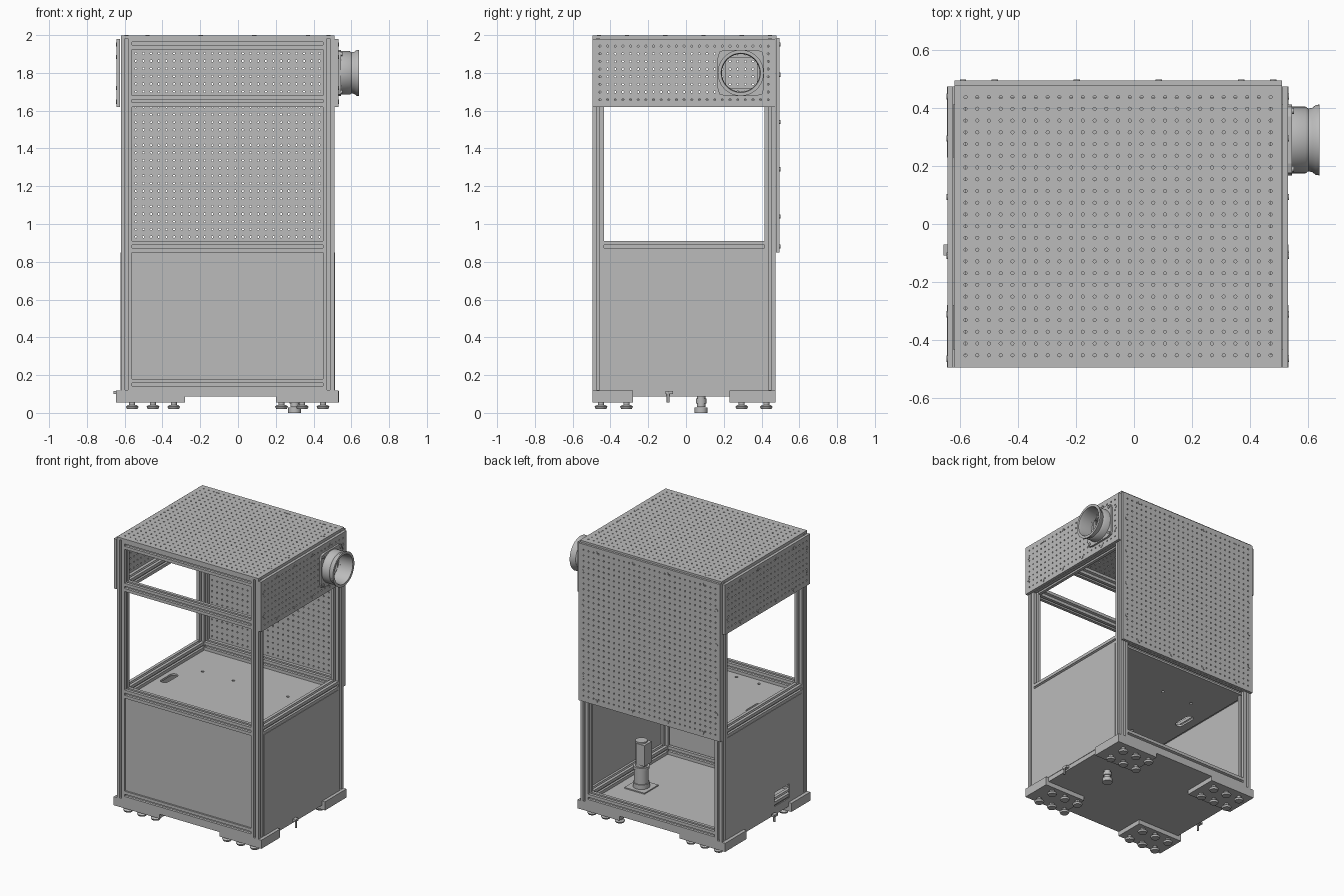
import bpy, bmesh, math
from mathutils import Matrix, Vector

cube = bpy.data.objects.get("Cube")
if cube:
    bpy.data.objects.remove(cube, do_unlink=True)

GREY = (0.5, 0.5, 0.5, 1)
metal = bpy.data.materials.new("plain grey metal")
metal.use_nodes = True
metal.diffuse_color = GREY
metal.node_tree.nodes["Principled BSDF"].inputs["Base Color"].default_value = GREY

# Outer frame limits
X0, X1, Y0, Y1, Z0, Z1 = -0.62, 0.51, -0.495, 0.475, 0.12, 1.985
W = 0.06
H = W / 2
SHELF = 0.85
HOOD = 1.62

# Local (u, v, depth) to world for a part facing along each axis
PLACE = {"x": lambda u, v, w: (w, u, v),
         "y": lambda u, v, w: (u, w, v),
         "z": lambda u, v, w: (u, v, w)}


def finish(name, bm, smooth=False):
    bmesh.ops.recalc_face_normals(bm, faces=bm.faces[:])
    mesh = bpy.data.meshes.new(name)
    bm.to_mesh(mesh)
    bm.free()
    obj = bpy.data.objects.new(name, mesh)
    bpy.context.collection.objects.link(obj)
    mesh.materials.append(metal)
    if smooth:
        bpy.ops.object.select_all(action="DESELECT")
        obj.select_set(True)
        bpy.context.view_layer.objects.active = obj
        bpy.ops.object.shade_smooth_by_angle(angle=math.radians(35))
    return obj


def add_box(bm, x0, x1, y0, y1, z0, z1):
    mat = (Matrix.Translation(((x0 + x1) / 2, (y0 + y1) / 2, (z0 + z1) / 2))
           @ Matrix.Diagonal((x1 - x0, y1 - y0, z1 - z0, 1)))
    bmesh.ops.create_cube(bm, size=1, matrix=mat)


def box(name, *limits):
    bm = bmesh.new()
    add_box(bm, *limits)
    return finish(name, bm)


def add_rod(bm, centre, radius, length, axis="z", top=None, sides=16):
    turn = {"x": Matrix.Rotation(math.pi / 2, 4, "Y"),
            "y": Matrix.Rotation(math.pi / 2, 4, "X"), "z": Matrix()}[axis]
    bmesh.ops.create_cone(bm, cap_ends=True, segments=sides, radius1=radius,
                          radius2=radius if top is None else top, depth=length,
                          matrix=Matrix.Translation(centre) @ turn)


def cut(target, cutter):
    cutter.hide_render = True
    cutter.hide_viewport = True
    mod = target.modifiers.new("cutout", "BOOLEAN")
    mod.operation = "DIFFERENCE"
    mod.object = cutter
    mod.solver = "EXACT"


# Slotted extrusion: one quarter of the section is turned four times
def beam(name, axis, a, b, start, end):
    quarter = [(H, -H), (H, -0.008), (0.024, -0.008), (0.024, -0.014), (0.014, -0.008),
               (0.014, 0.008), (0.024, 0.014), (0.024, 0.008), (H, 0.008)]
    cyc = {"z": lambda p, q, r: (p, q, r), "x": lambda p, q, r: (r, p, q),
           "y": lambda p, q, r: (q, r, p)}[axis]
    bm = bmesh.new()
    ring = []
    for k in range(4):
        rot = Matrix.Rotation(k * math.pi / 2, 2)
        for pt in quarter:
            p = rot @ Vector(pt)
            ring.append(bm.verts.new(cyc(a + p.x, b + p.y, start)))
    face = bm.faces.new(ring)
    out = bmesh.ops.extrude_face_region(bm, geom=[face])
    moved = [g for g in out["geom"] if isinstance(g, bmesh.types.BMVert)]
    bmesh.ops.translate(bm, verts=moved, vec=cyc(0, 0, end - start))
    return finish(name, bm)


# Upright posts
sides = {"right": X0 + H, "left": X1 - H}
ends = {"front": Y0 + H, "back": Y1 - H}
for s, x in sides.items():
    for e, y in ends.items():
        beam(f"{e}_{s}_post", "z", x, y, Z0, Z1)

# Cross rails
levels = {"bottom": Z0 + H, "shelf": SHELF + H, "hood": HOOD + H, "top": Z1 - H}
for lv, z in levels.items():
    for e, y in ends.items():
        if (lv, e) != ("hood", "back"):
            beam(f"{lv}_{e}_rail", "x", y, z, X0 + W, X1 - W)
    for s, x in sides.items():
        beam(f"{lv}_{s}_rail", "y", z, x, Y0 + W, Y1 - W)


# Perforated sheet with an optional round opening
PITCH = 0.0405


def perforated(name, axis, depth, thick, u_lim, v_lim, nu, nv, opening=None):
    def lines(lim, n):
        mid = sum(lim) / 2
        return [lim[0]] + [mid + (i - n / 2) * PITCH for i in range(n + 1)] + [lim[1]]
    us, vs = lines(u_lim, nu), lines(v_lim, nv)
    put = PLACE[axis]
    bm = bmesh.new()
    for i in range(nu + 2):
        for j in range(nv + 2):
            c = Vector(((us[i] + us[i + 1]) / 2, (vs[j] + vs[j + 1]) / 2))
            if opening and (c - Vector(opening)).length < 0.095:
                continue
            corners = [(us[i + 1], vs[j + 1]), (us[i], vs[j + 1]),
                       (us[i], vs[j]), (us[i + 1], vs[j])]
            quad = [bm.verts.new(put(u, v, depth)) for u, v in corners]
            if i in (0, nu + 1) or j in (0, nv + 1):
                bm.faces.new(quad)
                continue
            hole = []
            for k in range(8):
                t = math.pi / 4 * (k + 1)
                hole.append(bm.verts.new(put(c.x + 0.0055 * math.cos(t),
                                             c.y + 0.0055 * math.sin(t), depth)))
            for k in range(4):
                bm.faces.new([quad[k], quad[(k + 1) % 4], hole[(2 * k + 2) % 8],
                              hole[2 * k + 1], hole[2 * k]])
    bmesh.ops.remove_doubles(bm, verts=bm.verts[:], dist=0.0001)
    obj = finish(name, bm)
    mod = obj.modifiers.new("thickness", "SOLIDIFY")
    mod.thickness = thick
    mod.offset = 0


def bolts(name, axis, depth, u_edges, v_edges, u_row, v_row):
    bm = bmesh.new()
    spots = [(u, v) for u in u_row for v in v_edges] + [(u, v) for u in u_edges for v in v_row]
    for u, v in spots:
        add_rod(bm, PLACE[axis](u, v, depth), 0.011, 0.008, axis, sides=12)
    finish(name, bm)


PORT = (0.29, 1.80)
x_row = [-0.48, -0.197, 0.086, 0.37]
y_row = [-0.312, -0.11, 0.093, 0.295]
perforated("top_panel", "z", 1.991, 0.016, (X0, X1), (Y0, 0.48), 27, 23)
perforated("back_panel", "y", 0.486, 0.019, (X0, X1), (SHELF, 1.985), 27, 27)
perforated("left_hood_panel", "x", 0.522, 0.02, (Y0, Y1), (HOOD, 1.98), 23, 8, PORT)
perforated("right_hood_panel", "x", -0.634, 0.02, (Y0, Y1), (HOOD, 1.98), 23, 8)
bolts("top_bolts", "z", 1.996, (-0.59, 0.48), (-0.46, 0.445), x_row, y_row)
bolts("back_bolts", "y", 0.495, (-0.59, 0.48), (0.88, 1.95), x_row, (1.04, 1.29, 1.54, 1.79))
for s, x in (("left", 0.531), ("right", -0.643)):
    bolts(f"{s}_hood_bolts", "x", x, (-0.465, 0.44), (1.647, 1.95), y_row, (1.72, 1.885))

# Lower cabinet panels
box("front_panel", X0 + W, X1 - W, Y0 + 0.012, Y0 + 0.024, Z0 + W, SHELF)
box("left_panel", X1 - 0.006, X1 + 0.003, Y0 + W, Y1 - W, Z0, SHELF)
right_panel = box("right_panel", X0 - 0.003, X0 + 0.006, Y0 + W, Y1 - W, Z0, SHELF)
cut(right_panel, box("cable_cutter", X0 - 0.1, X0 + 0.03, -0.29, -0.12, 0.15, 0.25))

# Work shelf with cable slot and small holes
shelf = box("work_shelf", X0 + 0.03, X1 - 0.03, Y0 + 0.03, Y1 - 0.03, SHELF - 0.015, SHELF - 0.001)
bm = bmesh.new()
for x in (-0.38, -0.135, 0.3):
    add_rod(bm, (x, 0.14, SHELF), 0.01, 0.1)
for x in (-0.31, -0.13, 0.1, 0.3):
    add_rod(bm, (x, -0.39, SHELF), 0.01, 0.1)
cut(shelf, finish("shelf_hole_cutter", bm))
bm = bmesh.new()
add_rod(bm, (0, 0, 0), 0.028, 0.1, sides=24)
for v in bm.verts:
    v.co += Vector((-0.5, -0.07 + math.copysign(0.05, v.co.y), SHELF))
cut(shelf, finish("shelf_slot_cutter", bm))

# Base plate and corner foot plates
box("base_plate", X0, X1, Y0, Y1, 0.088, Z0)
for s, xs, feet_x in (("right", (-0.645, -0.28), (-0.56, -0.45, -0.34)),
                      ("left", (0.2, 0.533), (0.23, 0.34, 0.45))):
    for e, ys, feet_y in (("front", (Y0, -0.28), (-0.45, -0.315)),
                          ("back", (0.23, Y1), (0.295, 0.425))):
        box(f"{e}_{s}_foot_plate", *xs, *ys, 0.056, 0.118)
        bm = bmesh.new()
        for x in feet_x:
            for y in feet_y:
                add_rod(bm, (x, y, 0.045), 0.016, 0.03)
                add_rod(bm, (x, y, 0.038), 0.034, 0.01, top=0.022)
                add_rod(bm, (x, y, 0.027), 0.028, 0.012, top=0.034)
        finish(f"{e}_{s}_feet", bm, True)

# Side locating pins
for s, x in (("left", 0.528), ("right", -0.638)):
    bm = bmesh.new()
    add_rod(bm, (x, -0.095, 0.085), 0.007, 0.06)
    add_box(bm, x - 0.02, x + 0.005, -0.108, -0.07, 0.1, 0.116)
    finish(f"{s}_side_pin", bm)

# Motor standing on the floor, with its fitting below
mx, my = 0.3, 0.08
box("motor_mount", mx - 0.08, mx + 0.08, my - 0.08, my + 0.08, Z0, 0.128)
bm = bmesh.new()
for radius, low, high in ((0.055, 0.12, 0.16), (0.048, 0.16, 0.26), (0.054, 0.26, 0.28),
                          (0.04, 0.28, 0.46), (0.022, 0.03, 0.09), (0.034, 0, 0.028),
                          (0.028, 0.05, 0.075)):
    add_rod(bm, (mx, my, (low + high) / 2), radius, high - low, sides=24)
finish("motor_body", bm, True)
box("motor_terminal_box", mx - 0.055, mx + 0.01, my - 0.04, my + 0.045, 0.3, 0.45)

# Exhaust port: square mounting plate with round opening
bm = bmesh.new()
N = 32
rings = []
for x in (0.532, 0.546):
    for outer in (True, False):
        ring = []
        for k in range(N):
            c, s = math.cos(k * math.tau / N), math.sin(k * math.tau / N)
            r = min(0.122 / max(abs(c), abs(s)), 0.16) if outer else 0.1
            ring.append(bm.verts.new((x, PORT[0] + r * c, PORT[1] + r * s)))
        rings.append(ring)
for a, b in ((0, 1), (1, 3), (3, 2), (2, 0)):
    for k in range(N):
        n = (k + 1) % N
        bm.faces.new((rings[a][k], rings[a][n], rings[b][n], rings[b][k]))
for sy in (-1, 1):
    for sz in (-1, 1):
        add_rod(bm, (0.548, PORT[0] + sy * 0.1, PORT[1] + sz * 0.1), 0.01, 0.008, "x", sides=12)
finish("exhaust_plate", bm)

# Exhaust port: flared collar, turned around its own axis
profile = [(0.53, 0.1), (0.53, 0.115), (0.592, 0.115), (0.602, 0.108), (0.615, 0.111),
           (0.628, 0.121), (0.64, 0.122), (0.64, 0.104), (0.62, 0.1)]
bm = bmesh.new()
loop = [bm.verts.new((x, PORT[0], PORT[1] + r)) for x, r in profile]
edges = [bm.edges.new((loop[i], loop[i - 1])) for i in range(len(loop))]
bmesh.ops.spin(bm, geom=loop + edges, cent=(0, *PORT), axis=(1, 0, 0),
               angle=math.tau, steps=48, use_merge=True)
bmesh.ops.remove_doubles(bm, verts=bm.verts[:], dist=0.0001)
finish("exhaust_collar", bm, True)
